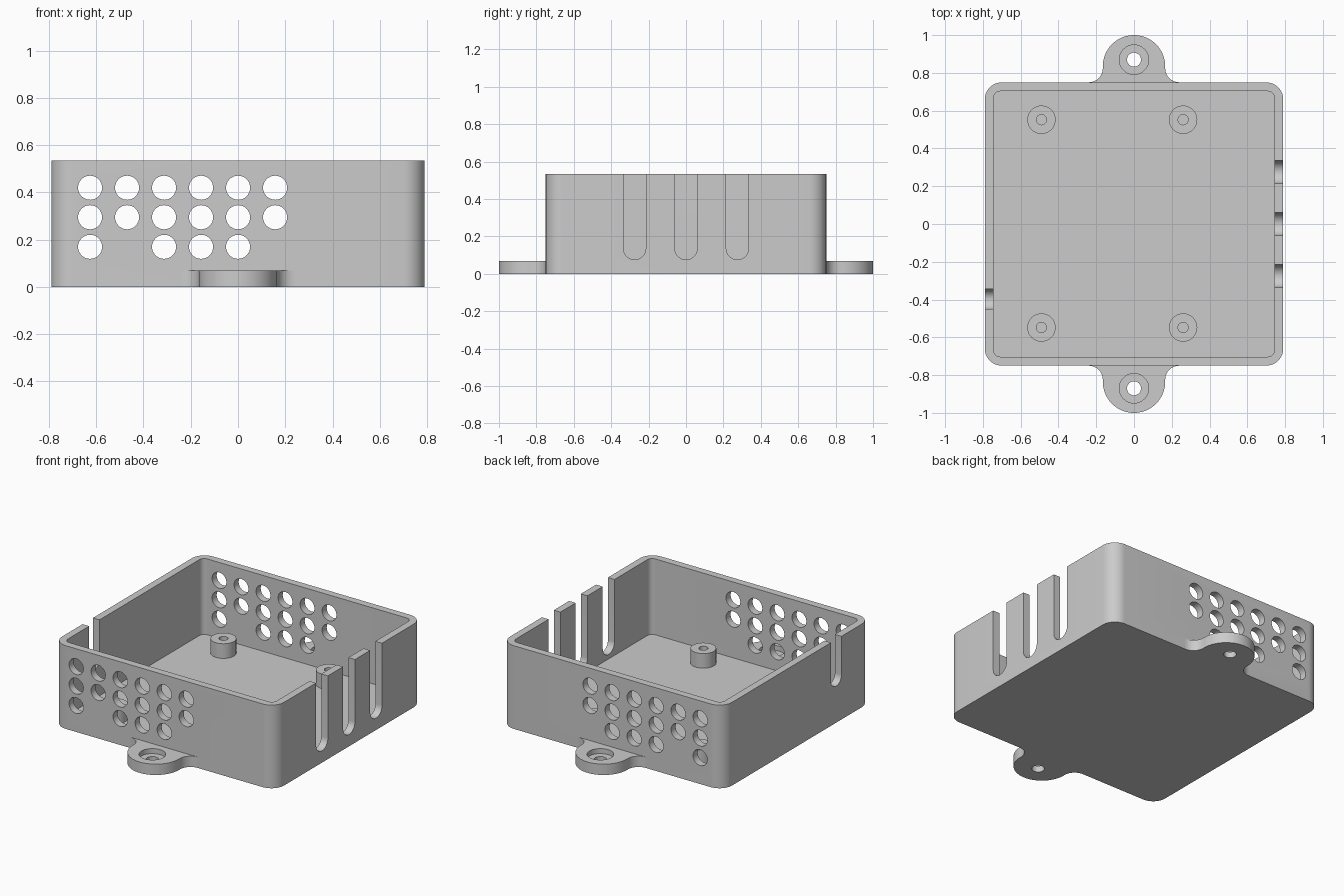
import bpy
import bmesh
from math import sin, cos, pi, radians

cube = bpy.data.objects.get("Cube")
if cube:
    bpy.data.objects.remove(cube, do_unlink=True)

grey = bpy.data.materials.new("grey plastic")
grey.use_nodes = True
grey.diffuse_color = (0.6, 0.6, 0.6, 1)
grey.node_tree.nodes["Principled BSDF"].inputs["Base Color"].default_value = (0.6, 0.6, 0.6, 1)

HX, HY, HEIGHT = 0.79, 0.75, 0.535
WALL, FLOOR, TAB = 0.047, 0.047, 0.07


def arc(cx, cy, r, start, end, steps):
    angles = [radians(start + (end - start) * i / steps) for i in range(steps + 1)]
    return [(cx + r * cos(a), cy + r * sin(a)) for a in angles]


def circle(cx, cy, r, steps=40):
    return arc(cx, cy, r, 0, 360, steps)[:-1]


def rounded_rect(hx, hy, r):
    pts = []
    for i, (sx, sy) in enumerate([(1, 1), (-1, 1), (-1, -1), (1, -1)]):
        pts += arc(sx * (hx - r), sy * (hy - r), r, 90 * i, 90 * i + 90, 10)
    return pts


def slot(centre, half_width, bottom):
    top = HEIGHT + 0.1
    return ([(centre + half_width, top), (centre - half_width, top)]
            + arc(centre, bottom + half_width, half_width, 180, 360, 20))


def prism(name, outline, low, high, axis="z"):
    """Extrude a 2D outline along an axis."""
    place = {"x": lambda u, v, w: (w, u, v),
             "y": lambda u, v, w: (u, w, v),
             "z": lambda u, v, w: (u, v, w)}[axis]
    bm = bmesh.new()
    a = [bm.verts.new(place(u, v, low)) for u, v in outline]
    b = [bm.verts.new(place(u, v, high)) for u, v in outline]
    bm.faces.new(a)
    bm.faces.new(b)
    for i in range(len(a)):
        j = (i + 1) % len(a)
        bm.faces.new((a[i], a[j], b[j], b[i]))
    bmesh.ops.recalc_face_normals(bm, faces=bm.faces)
    mesh = bpy.data.meshes.new(name)
    bm.to_mesh(mesh)
    bm.free()
    mesh.materials.append(grey)
    obj = bpy.data.objects.new(name, mesh)
    bpy.context.collection.objects.link(obj)
    return obj


def select(obj):
    bpy.ops.object.select_all(action="DESELECT")
    obj.select_set(True)
    bpy.context.view_layer.objects.active = obj


def cut(obj, cutters):
    """Subtract each cutter, remove it, then shade the part."""
    select(obj)
    for cutter in cutters:
        mod = obj.modifiers.new("cut", "BOOLEAN")
        mod.operation = "DIFFERENCE"
        mod.solver = "EXACT"
        mod.object = cutter
        bpy.ops.object.modifier_apply(modifier=mod.name)
        bpy.data.objects.remove(cutter, do_unlink=True)
    bpy.ops.object.shade_smooth_by_angle(angle=radians(30))


# Open box with rounded corners
box = prism("enclosure_box", rounded_rect(HX, HY, 0.09), 0, HEIGHT)
cutters = [prism("cavity_cutter", rounded_rect(HX - WALL, HY - WALL, 0.035), FLOOR, 1)]

# Vent holes through front and back walls, skipping those by the posts
for row, columns in enumerate([range(6), range(6), (0, 2, 3, 4)]):
    for col in columns:
        hole = circle(-0.626 + 0.1566 * col, 0.42 - 0.125 * row, 0.051, 32)
        cutters.append(prism("vent_cutter", hole, -1, 1, "y"))

# Cable slots: three on the left wall, one on the right
for y in (-0.275, 0, 0.275):
    cutters.append(prism("slot_cutter", slot(y, 0.06, 0.076), 0.6, 1, "x"))
cutters.append(prism("slot_cutter", slot(-0.398, 0.053, 0.235), -1, -0.6, "x"))
cut(box, cutters)

# Mounting tabs with filleted roots and counterbored screw holes
half = arc(0.24, 0.825, 0.075, 270, 180, 10) + arc(0, 0.835, 0.165, 0, 90, 20)
tab_outline = half + [(-x, y) for x, y in reversed(half[:-1])]
for name, side in (("back", 1), ("front", -1)):
    tab = prism(name + "_mounting_tab", [(x, side * y) for x, y in tab_outline], 0, TAB)
    cut(tab, [prism("screw_cutter", circle(0, side * 0.87, 0.037), -1, 1),
              prism("bore_cutter", circle(0, side * 0.87, 0.078), TAB - 0.032, 1)])

# Hollow board posts
for x, x_name in ((-0.49, "right"), (0.26, "left")):
    for y, y_name in ((-0.548, "front"), (0.552, "back")):
        post = prism(f"{y_name}_{x_name}_post", circle(x, y, 0.075), FLOOR, 0.141)
        cut(post, [prism("pilot_cutter", circle(x, y, 0.027, 24), 0, 1)])
